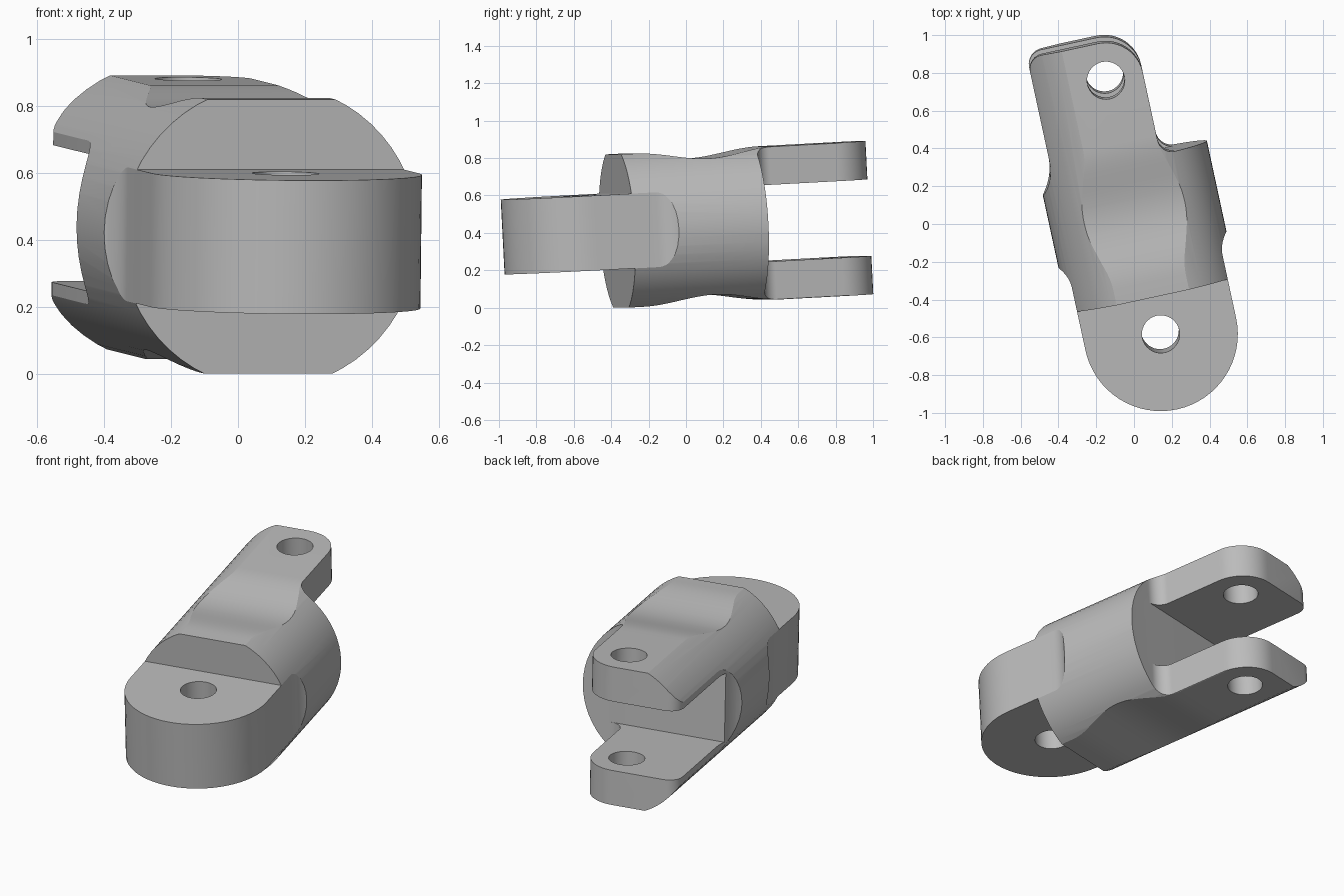
import bpy, bmesh
from math import sin, cos, pi, radians

cube = bpy.data.objects.get("Cube")
if cube:
    bpy.data.objects.remove(cube, do_unlink=True)

R = 0.455          # body radius
H = 0.41           # half height between the flats
TONGUE = 0.408     # tongue half width
STEP = -0.38       # where the tongue meets the body
BASE = 0.35        # floor of the fork slot
FRONT_PIN, BACK_PIN = -0.59, 0.797


def arc(cx, cy, r, start, end, n=12):
    """Points on an arc, angles in degrees."""
    angles = [radians(start + (end - start) * i / n) for i in range(n + 1)]
    return [(cx + r * cos(a), cy + r * sin(a)) for a in angles]


def prism(name, outline, place, depth):
    """Extrude a closed outline from -depth to depth."""
    bm = bmesh.new()
    low = [bm.verts.new(place(a, b, -depth)) for a, b in outline]
    high = [bm.verts.new(place(a, b, depth)) for a, b in outline]
    bm.faces.new(low)
    bm.faces.new(high)
    for i in range(len(low)):
        j = (i + 1) % len(low)
        bm.faces.new((low[i], low[j], high[j], high[i]))
    bmesh.ops.recalc_face_normals(bm, faces=bm.faces)
    mesh = bpy.data.meshes.new(name)
    bm.to_mesh(mesh)
    bm.free()
    obj = bpy.data.objects.new(name, mesh)
    bpy.context.collection.objects.link(obj)
    return obj


def along_x(a, b, d):
    return (d, a, b)


def along_y(a, b, d):
    return (a, d, b)


def along_z(a, b, d):
    return (a, b, d)


def combine(target, tool, operation):
    mod = target.modifiers.new(operation.title(), 'BOOLEAN')
    mod.operation, mod.solver, mod.object = operation, 'EXACT', tool
    bpy.context.view_layer.objects.active = target
    bpy.ops.object.modifier_apply(modifier=mod.name)
    bpy.data.objects.remove(tool, do_unlink=True)


# Round bar that every part is cut from
link = prism("fork_link", arc(0, 0, R, 0, 354, 59), along_y, 1.3)

# Side outline: tongue, stepped body with a shallow waist, fork slot
waist = []
for i in range(25):
    t = -1 + i / 12
    waist.append((0.08 + 0.38 * t, H - 0.023 * (1 + cos(pi * t))))
top = [(1.2, 0.205), (1.2, H)] + waist[::-1] + [(STEP, H), (STEP, 0.2), (-1.2, 0.2)]
bottom = [(y, -z) for y, z in reversed(top)]
side = bottom + [(BASE, -0.205), (BASE, 0.205)] + top
combine(link, prism("side_cutter", side, along_x, 0.8), 'INTERSECT')

# Plan outline: round tongue, blends to the body, offset fork arms
blend = 0.152
plan = arc(0, FRONT_PIN, TONGUE, 180, 360, 32)
plan += arc(TONGUE + blend, -0.25, blend, 180, 125, 8)
plan += [(0.6, -0.12), (0.6, BASE)]
plan += arc(0.28, BASE + 0.08, 0.08, 270, 180)
plan += arc(0, BACK_PIN, 0.2, 0, 90)
plan += arc(-0.303, 0.917, 0.08, 90, 180, 6)
plan += arc(-0.643, 0.43, 0.26, 0, -50, 10)
plan += [(-0.6, 0.23), (-0.6, -0.12)]
plan += arc(-TONGUE - blend, -0.25, blend, 55, 0, 8)
combine(link, prism("plan_cutter", plan, along_z, 0.7), 'INTERSECT')

# Pin holes through tongue and fork arms
for y in (FRONT_PIN, BACK_PIN):
    combine(link, prism("pin_cutter", arc(0, y, 0.1, 0, 350, 35), along_z, 0.8), 'DIFFERENCE')

# Plain grey material
grey = bpy.data.materials.new("plain grey")
grey.use_nodes = True
colour = (0.5, 0.5, 0.5, 1)
grey.diffuse_color = colour
grey.node_tree.nodes["Principled BSDF"].inputs["Base Color"].default_value = colour
link.data.materials.clear()
link.data.materials.append(grey)

# Final pose and shading
link.location = (0.015, 0.003, 0.43)
link.rotation_euler = (radians(3), 0, radians(12.2))
bpy.ops.object.select_all(action='DESELECT')
link.select_set(True)
bpy.context.view_layer.objects.active = link
bpy.ops.object.shade_smooth_by_angle(angle=radians(25))
